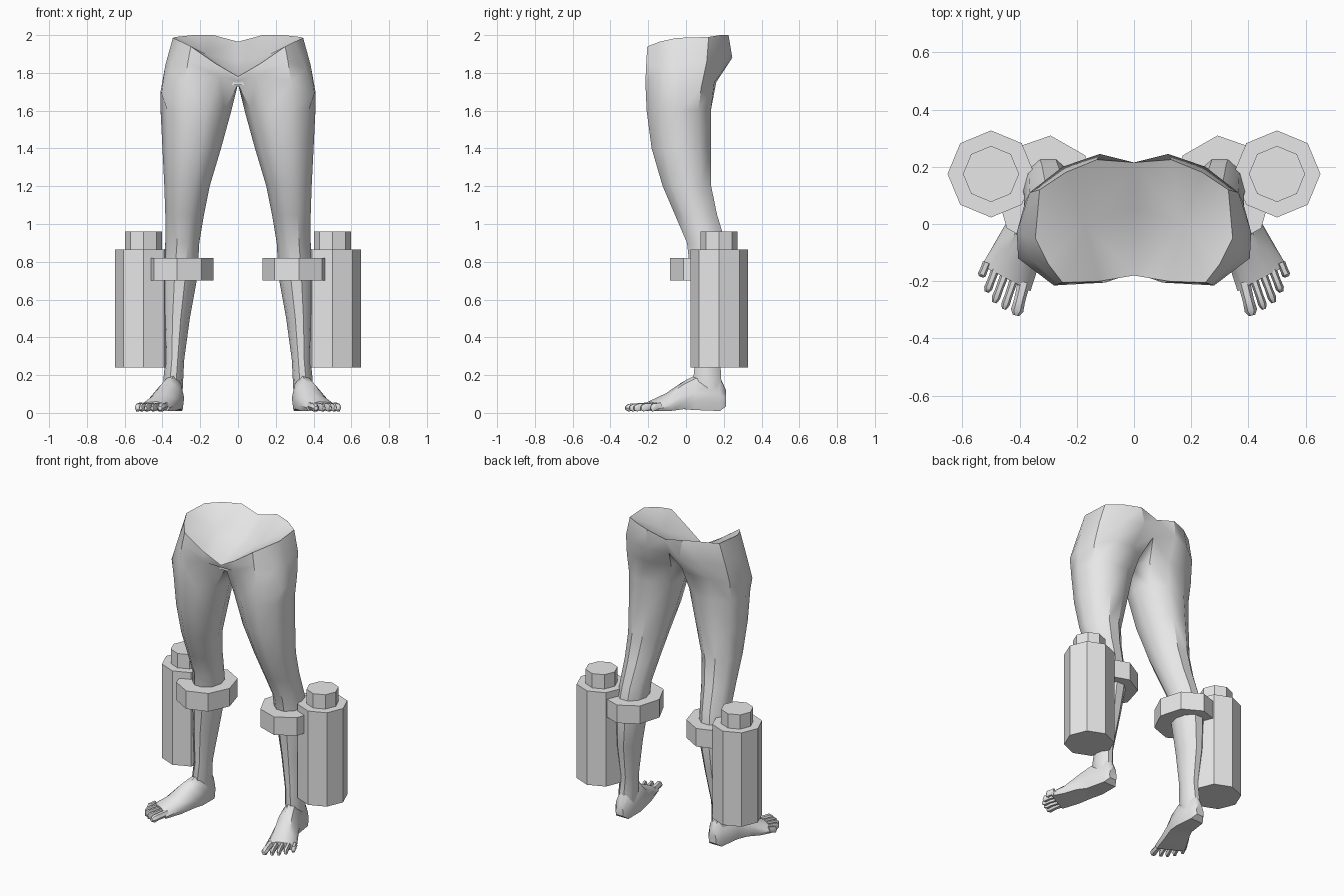
import bpy, bmesh, math
from mathutils import Vector

cube = bpy.data.objects.get("Cube")
if cube:
    bpy.data.objects.remove(cube, do_unlink=True)

grey = bpy.data.materials.new("plain_grey")
grey.use_nodes = True
grey.diffuse_color = (0.8, 0.8, 0.8, 1)
grey.node_tree.nodes["Principled BSDF"].inputs["Base Color"].default_value = (0.8, 0.8, 0.8, 1)


def finish(bm, name, angle):
    """Turn a left-hand half into a mirrored object."""
    bmesh.ops.remove_doubles(bm, verts=bm.verts, dist=0.001)
    bmesh.ops.recalc_face_normals(bm, faces=bm.faces)
    mesh = bpy.data.meshes.new(name)
    bm.to_mesh(mesh)
    bm.free()
    mesh.materials.append(grey)
    ob = bpy.data.objects.new(name, mesh)
    bpy.context.collection.objects.link(ob)
    bpy.ops.object.select_all(action='DESELECT')
    ob.select_set(True)
    bpy.context.view_layer.objects.active = ob
    if angle:
        bpy.ops.object.shade_smooth_by_angle(angle=math.radians(angle))
    mirror = ob.modifiers.new("mirror", 'MIRROR')
    mirror.use_clip = True
    return ob


def add_ring(bm, points):
    return [bm.verts.new(p) for p in points]


def bridge(bm, a, b, skip=()):
    n = len(a)
    for i in range(n):
        if i not in skip:
            j = (i + 1) % n
            bm.faces.new((a[i], a[j], b[j], b[i]))


def loft(bm, rings):
    rows = [add_ring(bm, r) for r in rings]
    for a, b in zip(rows, rows[1:]):
        bridge(bm, a, b)
    bm.faces.new(rows[0])
    bm.faces.new(rows[-1])


def oval(z, x0, x1, y0, y1, n=10, turn=0.0):
    cx, cy, rx, ry = (x0 + x1) / 2, (y0 + y1) / 2, (x1 - x0) / 2, (y1 - y0) / 2
    angles = [turn + math.tau * i / n for i in range(n)]
    return [(cx + rx * math.cos(a), cy + ry * math.sin(a), z) for a in angles]


# Legs: ankle to thigh, then the shaped hips and the hollow top
leg_sizes = [
    (0.08, 0.295, 0.39, 0.05, 0.20), (0.18, 0.29, 0.395, 0.035, 0.19),
    (0.28, 0.285, 0.385, 0.045, 0.185), (0.50, 0.255, 0.395, 0.03, 0.23),
    (0.72, 0.215, 0.40, 0.02, 0.25), (0.90, 0.205, 0.385, 0.0, 0.215),
    (1.05, 0.18, 0.385, -0.065, 0.17), (1.20, 0.15, 0.39, -0.13, 0.14),
    (1.40, 0.09, 0.40, -0.19, 0.14), (1.60, 0.035, 0.41, -0.217, 0.14)]
groin = [(.41, -.03, 1.70), (.38, .08, 1.72), (.27, .15, 1.75), (.14, .16, 1.75), (.04, .10, 1.74),
         (0, -.03, 1.74), (0, -.13, 1.74), (.10, -.205, 1.78), (.28, -.215, 1.75), (.405, -.12, 1.69)]
hip = [(.385, -.04, 1.84), (.365, .11, 1.86), (.25, .20, 1.87), (.12, .245, 1.88), (0, .18, 1.86),
       (0, -.03, 1.74), (0, -.17, 1.76), (.11, -.205, 1.82), (.265, -.21, 1.86), (.36, -.125, 1.82)]
rim = [(.345, -.05, 1.985), (.33, .12, 1.99), (.24, .18, 2.0), (.13, .225, 2.0), (0, .215, 1.965),
       (0, .05, 1.86), (0, -.18, 1.78), (.12, -.20, 1.85), (.25, -.205, 1.94), (.30, -.14, 1.965)]
bm = bmesh.new()
rows = [add_ring(bm, oval(*s)) for s in leg_sizes]
rows += [add_ring(bm, r) for r in (groin, hip, rim)]
bm.faces.new(rows[0])
for k, (a, b) in enumerate(zip(rows, rows[1:])):
    skip = {len(rows) - 3: (5,), len(rows) - 2: (4, 5)}.get(k, ())
    bridge(bm, a, b, skip)
bowl = bm.verts.new((0.17, 0.0, 1.90))
top = rows[-1]
for i in range(len(top)):
    bm.faces.new((top[i], top[(i + 1) % len(top)], bowl))
finish(bm, "legs", 38)

# Gusset at the crotch
bm = bmesh.new()
loft(bm, [[(0, -.15, z), (.04, -.15, z), (.04, -.04, z), (0, -.04, z)] for z in (1.735, 1.775)])
finish(bm, "crotch_gusset", 0)


# Feet: sections from heel to ball, the last one slanted along the toe line
def foot_section(inner, outer, low, high):
    a, b = Vector(inner), Vector(outer)
    profile = [(0.06, 0), (0, 0.35), (0.12, 0.75), (0.4, 1), (0.7, 0.9), (0.95, 0.5), (1, 0.25), (0.94, 0)]
    return [(*a.lerp(b, t), low + (high - low) * h) for t, h in profile]


bm = bmesh.new()
loft(bm, [
    foot_section((.315, .212), (.37, .212), .035, .12),
    foot_section((.292, .18), (.395, .18), .01, .19),
    foot_section((.285, .05), (.42, .05), .015, .20),
    foot_section((.295, -.02), (.455, -.01), .02, .165),
    foot_section((.325, -.12), (.495, -.08), .01, .105),
    foot_section((.362, -.235), (.533, -.145), .01, .06)])
finish(bm, "feet", 40)

# Toes: five short tapered pegs on each foot
bm = bmesh.new()
toe_tips = [(.413, -.32), (.455, -.298), (.489, -.275), (.515, -.238), (.535, -.185)]
for i, tip in enumerate(toe_tips):
    start = Vector((.362, -.235)).lerp(Vector((.533, -.145)), 0.13 + 0.19 * i) + Vector((0, 0.02))
    end = Vector(tip)
    along = (end - start).normalized()
    side = Vector((-along.y, along.x))
    width = 0.022 if i == 0 else 0.015
    rings = []
    for t, grow, mid in ((0, 1, .035), (.55, .9, .032), (.85, 1, .028), (1, .5, .025)):
        centre = start.lerp(end, t)
        ring = []
        for k in range(6):
            a = math.tau * k / 6
            p = centre + side * (math.cos(a) * width * grow)
            ring.append((p.x, p.y, mid + math.sin(a) * 0.023 * grow))
        rings.append(ring)
    loft(bm, rings)
finish(bm, "toes", 50)

# Strap around each calf
bm = bmesh.new()
loft(bm, [oval(z, .128, .487, -.085, .31, 8, math.radians(5)) for z in (.70, .82)])
finish(bm, "calf_straps", 0)

# Canister on the outside of each calf, with its cap
for name, radius, low, high in (("canisters", .152, .24, .865), ("canister_caps", .098, .865, .96)):
    bm = bmesh.new()
    box = (.50 - radius, .50 + radius, .175 - radius, .175 + radius)
    loft(bm, [oval(z, *box, 8) for z in (low, high)])
    finish(bm, name, 0)
